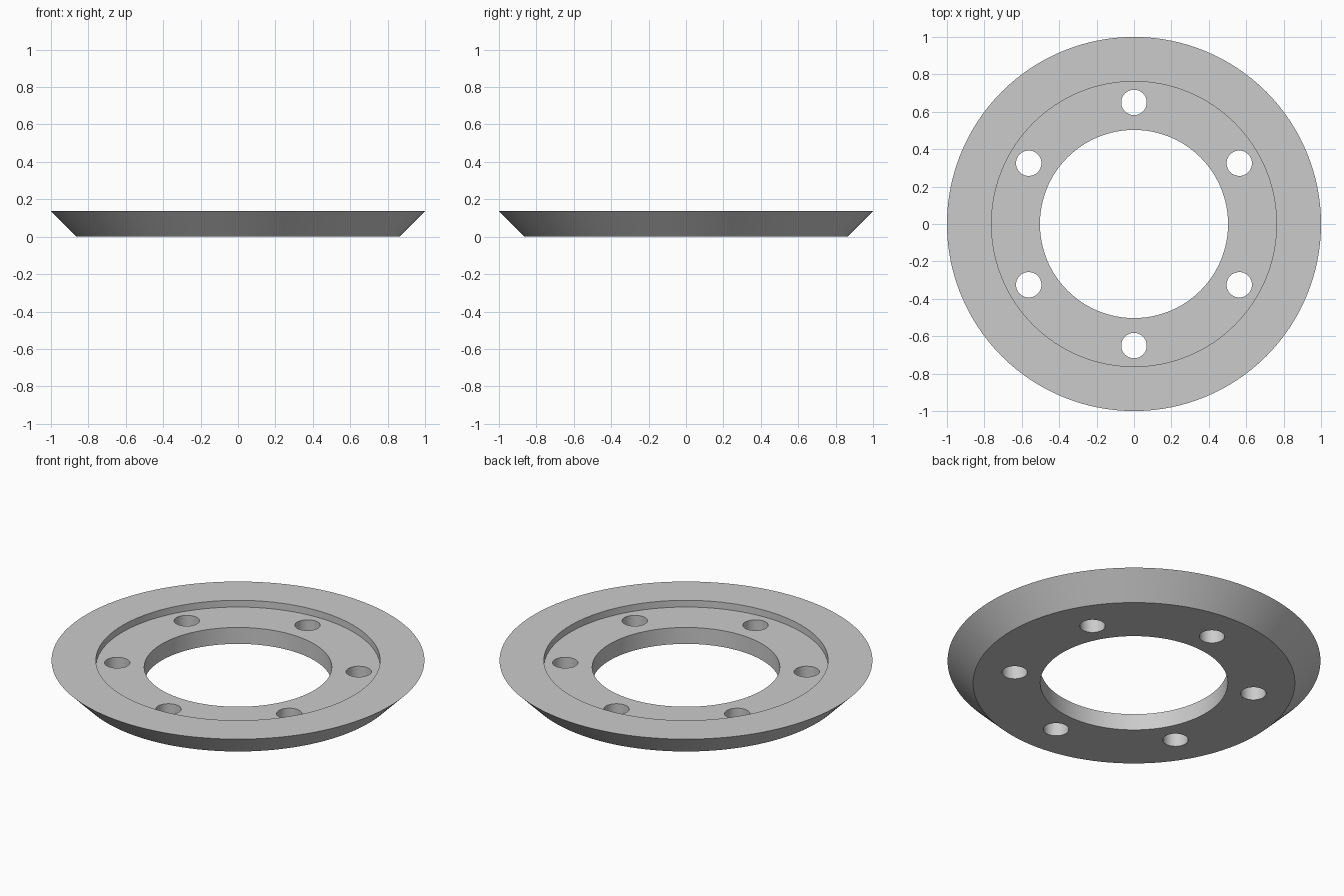
import bpy, bmesh, math

cube = bpy.data.objects.get("Cube")
if cube:
    bpy.data.objects.remove(cube, do_unlink=True)

SEGMENTS = 128
HEIGHT, FLOOR = 0.137, 0.097
HOLE_RADIUS, HOLE_CIRCLE, HOLE_COUNT = 0.068, 0.65, 6

grey = bpy.data.materials.new("plain grey")
grey.use_nodes = True
grey.diffuse_color = (0.6, 0.6, 0.6, 1)
grey.node_tree.nodes["Principled BSDF"].inputs["Base Color"].default_value = grey.diffuse_color


def add_object(name, bm):
    bmesh.ops.recalc_face_normals(bm, faces=bm.faces)
    mesh = bpy.data.meshes.new(name)
    bm.to_mesh(mesh)
    bm.free()
    mesh.materials.append(grey)
    obj = bpy.data.objects.new(name, mesh)
    bpy.context.collection.objects.link(obj)
    return obj


# Ring: closed cross-section (radius, height) turned around z
profile = [(0.503, 0), (0.863, 0), (1, HEIGHT), (0.762, HEIGHT), (0.762, FLOOR), (0.503, FLOOR)]
bm = bmesh.new()
loops = []
for radius, z in profile:
    angles = [math.tau * i / SEGMENTS for i in range(SEGMENTS)]
    loops.append([bm.verts.new((radius * math.cos(a), radius * math.sin(a), z)) for a in angles])
for a, b in zip(loops, loops[1:] + loops[:1]):
    for i in range(SEGMENTS):
        j = (i + 1) % SEGMENTS
        bm.faces.new((a[i], a[j], b[j], b[i]))
ring = add_object("flange_ring", bm)

# Bolt holes: one cutter holding all the cylinders
bm = bmesh.new()
for k in range(HOLE_COUNT):
    angle = math.pi / 2 + math.tau * k / HOLE_COUNT
    made = bmesh.ops.create_cone(bm, cap_ends=True, segments=48, radius1=HOLE_RADIUS,
                                 radius2=HOLE_RADIUS, depth=1)
    bmesh.ops.translate(bm, verts=made["verts"],
                        vec=(HOLE_CIRCLE * math.cos(angle), HOLE_CIRCLE * math.sin(angle), 0))
cutter = add_object("bolt_hole_cutter", bm)
cutter.hide_render = True

cut = ring.modifiers.new("bolt holes", "BOOLEAN")
cut.operation = "DIFFERENCE"
cut.solver = "EXACT"
cut.object = cutter

# Apply the cut, drop the cutter and smooth the round walls
bpy.ops.object.select_all(action="DESELECT")
bpy.context.view_layer.objects.active = ring
ring.select_set(True)
bpy.ops.object.modifier_apply(modifier=cut.name)
bpy.data.objects.remove(cutter, do_unlink=True)
bpy.ops.object.shade_smooth_by_angle(angle=math.radians(30))
